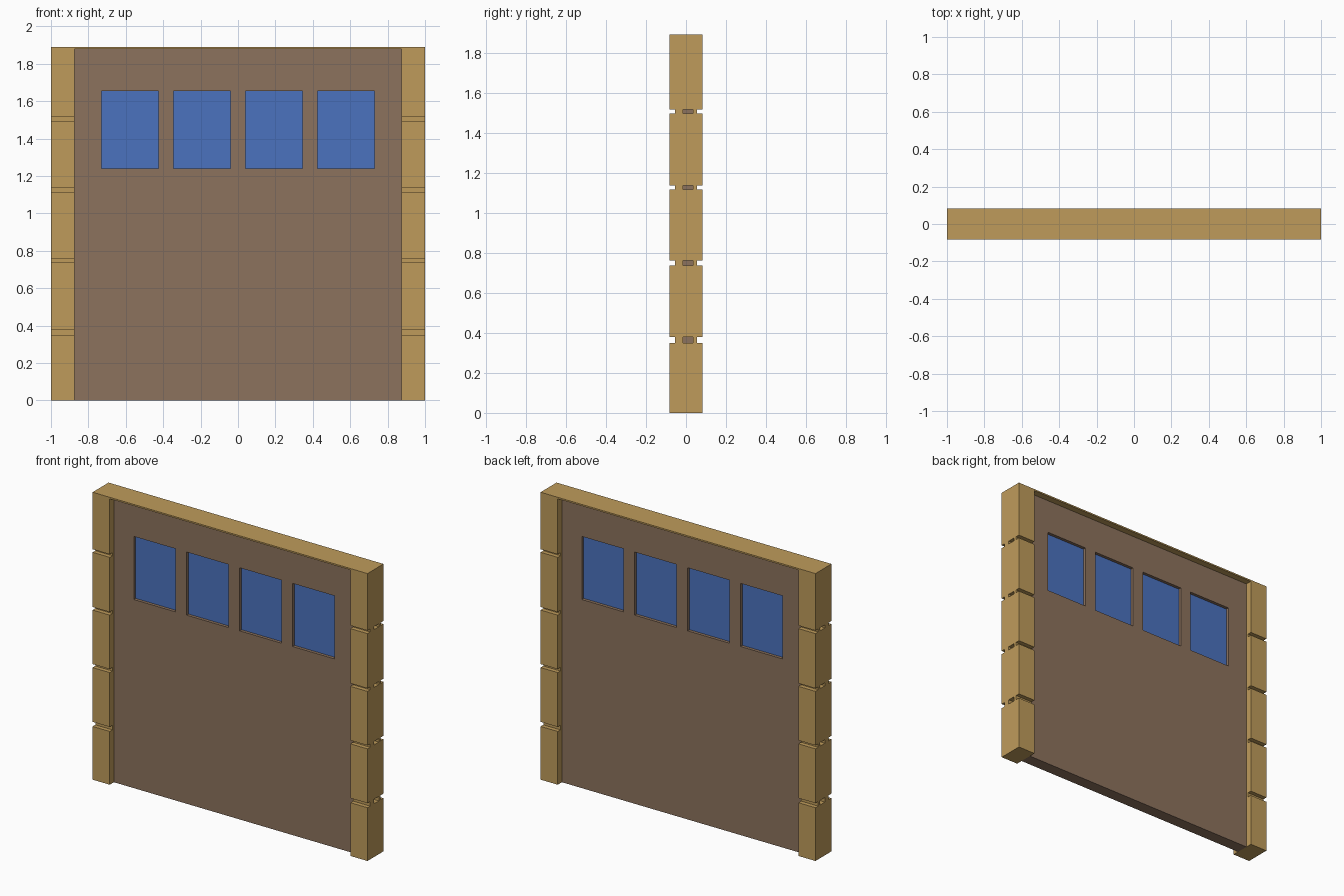
import bpy, bmesh

if "Cube" in bpy.data.objects:
    bpy.data.objects.remove(bpy.data.objects["Cube"])


def material(name, rgb):
    m = bpy.data.materials.new(name)
    m.diffuse_color = (*rgb, 1)
    m.use_nodes = True
    m.node_tree.nodes["Principled BSDF"].inputs["Base Color"].default_value = m.diffuse_color
    return m


STONE = material("sandstone", (0.52, 0.33, 0.105))
BROWN = material("brown_panel", (0.265, 0.17, 0.11))
BLUE = material("blue_glass", (0.07, 0.17, 0.52))


def finish(name, bm, mat):
    me = bpy.data.meshes.new(name)
    bm.to_mesh(me)
    bm.free()
    me.materials.append(mat)
    ob = bpy.data.objects.new(name, me)
    bpy.context.collection.objects.link(ob)
    return ob


def box(name, x, y, z, mat):
    bm = bmesh.new()
    bmesh.ops.create_cube(bm, size=1)
    for v in bm.verts:
        for i, (lo, hi) in enumerate((x, y, z)):
            v.co[i] = hi if v.co[i] > 0 else lo
    return finish(name, bm, mat)


def mirrored(ob):
    ob.modifiers.new("mirror", 'MIRROR').use_axis[0] = True
    return ob


DEPTH = 0.083
INNER = 0.875
TOP = 1.89
courses = [(0, 0.35), (0.38, 0.737), (0.76, 1.115), (1.135, 1.495), (1.515, TOP)]

# Side pillars of stacked blocks
for i, z in enumerate(courses):
    mirrored(box(f"pillar_block_{i + 1}", (INNER, 1), (-DEPTH, DEPTH), z, STONE))

# Recessed joints between blocks, with an open channel down the middle
for i, (a, b) in enumerate(zip(courses, courses[1:])):
    for side, y in (("front", (-0.055, -0.015)), ("back", (0.035, 0.055))):
        mirrored(box(f"joint_{side}_{i + 1}", (INNER, 1), y, (a[1], b[0]), STONE))

# Thin lintel across the top
box("lintel", (-INNER, INNER), (-DEPTH, DEPTH), (1.88, TOP), STONE)

# Door panel: a grid sheet with four window openings, thickened
windows = [(-0.73, -0.425), (-0.345, -0.04), (0.04, 0.345), (0.425, 0.73)]
WZ = (1.24, 1.655)
xs = [-INNER] + [x for w in windows for x in w] + [INNER]
zs = [0, *WZ, 1.88]
bm = bmesh.new()
grid = [[bm.verts.new((x, 0, z)) for z in zs] for x in xs]
for i in range(len(xs) - 1):
    for j in range(len(zs) - 1):
        if not (j == 1 and i % 2 == 1):
            bm.faces.new((grid[i][j], grid[i + 1][j], grid[i + 1][j + 1], grid[i][j + 1]))
panel = finish("door_panel", bm, BROWN)
solid = panel.modifiers.new("thickness", 'SOLIDIFY')
solid.thickness = 0.08
solid.offset = 0

# Window panes set back in the openings
for i, x in enumerate(windows):
    box(f"window_pane_{i + 1}", x, (-0.02, 0.02), WZ, BLUE)
